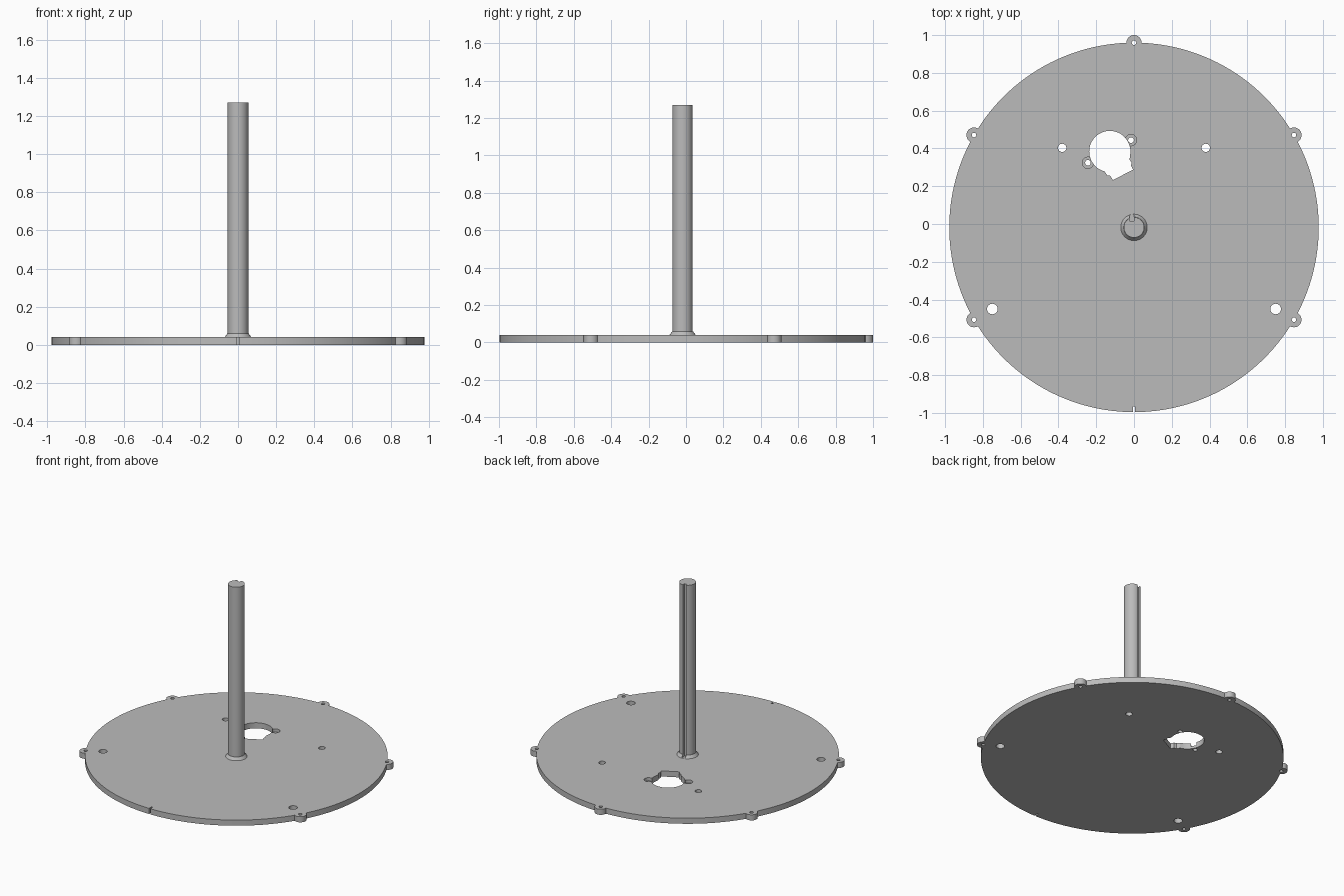
import bpy, bmesh, math
from mathutils import Vector

cube = bpy.data.objects.get("Cube")
if cube:
    bpy.data.objects.remove(cube, do_unlink=True)

CY = -0.018          # centre of the disc in y
R, T = 0.978, 0.04   # disc radius and thickness

grey = bpy.data.materials.new("light grey")
grey.use_nodes = True
grey.diffuse_color = (0.5, 0.5, 0.5, 1)
grey.node_tree.nodes["Principled BSDF"].inputs["Base Color"].default_value = (0.5, 0.5, 0.5, 1)


def prism(name, points, z0, z1, taper=1.0, centre=(0, 0)):
    """Closed prism over a 2D outline, optionally tapered toward its centre."""
    bm = bmesh.new()
    c = Vector(centre)
    low = [bm.verts.new((*(c + Vector(p)), z0)) for p in points]
    high = [bm.verts.new((*(c + Vector(p) * taper), z1)) for p in points]
    n = len(points)
    bm.faces.new(low[::-1])
    bm.faces.new(high)
    for i in range(n):
        j = (i + 1) % n
        bm.faces.new((low[i], low[j], high[j], high[i]))
    bmesh.ops.recalc_face_normals(bm, faces=bm.faces)
    mesh = bpy.data.meshes.new(name)
    bm.to_mesh(mesh)
    bm.free()
    mesh.materials.append(grey)
    obj = bpy.data.objects.new(name, mesh)
    bpy.context.collection.objects.link(obj)
    return obj


def disc(name, x, y, r, z0, z1, n=32, taper=1.0):
    ring = [(r * math.cos(math.tau * i / n), r * math.sin(math.tau * i / n)) for i in range(n)]
    return prism(name, ring, z0, z1, taper, (x, y))


def box(name, x0, x1, y0, y1, z0, z1):
    return prism(name, [(x0, y0), (x1, y0), (x1, y1), (x0, y1)], z0, z1)


def combine(target, tool, operation):
    mod = target.modifiers.new("cut", 'BOOLEAN')
    mod.operation, mod.solver, mod.object = operation, 'EXACT', tool
    bpy.context.view_layer.objects.active = target
    bpy.ops.object.modifier_apply(modifier=mod.name)
    bpy.data.objects.remove(tool, do_unlink=True)


def drill(target, x, y, r):
    combine(target, disc("drill", x, y, r, -0.1, 0.1, 24), 'DIFFERENCE')


# Base plate with five screw ears on its rim
plate = disc("base_plate", 0, CY, R, 0, T, 160)
ears = []
for degrees in (-150, -30, 30, 90, 150):
    a = math.radians(degrees)
    ears.append((R * math.cos(a), CY + R * math.sin(a)))
for x, y in ears:
    combine(plate, disc("ear", x, y, 0.04, 0, T), 'UNION')
for x, y in ears:
    drill(plate, x, y, 0.012)

# Mounting holes, mirrored across x
for side in (-1, 1):
    drill(plate, side * 0.38, 0.403, 0.022)
    drill(plate, side * 0.75, -0.45, 0.028)

# Alignment slit at the front edge
combine(plate, box("slit", -0.005, 0.005, -1.1, -0.965, -0.1, 0.1), 'DIFFERENCE')

# Motor opening: round body, stepped terminal end, two recessed screw seats
mx, my = -0.128, 0.384
for x, y in ((-0.016, 0.444), (-0.244, 0.324)):
    combine(plate, disc("screw_seat", x, y, 0.03, 0.018, 0.1, 24), 'DIFFERENCE')
    drill(plate, x, y, 0.015)
drill_round = disc("motor_body", mx, my, 0.109, -0.1, 0.1, 48)
combine(plate, drill_round, 'DIFFERENCE')
terminal = [(-0.02, 0.39), (-0.023, 0.34), (-0.012, 0.325), (-0.016, 0.31), (-0.005, 0.288),
            (-0.112, 0.232), (-0.125, 0.255), (-0.142, 0.258), (-0.155, 0.278), (-0.175, 0.288),
            (-0.19, 0.33)]
combine(plate, prism("terminal_end", terminal, -0.1, 0.1), 'DIFFERENCE')

# Central post and its tapered collar, both with a cable groove at the back
post = disc("post", 0, CY, 0.054, T, 1.27, 48)
collar = disc("post_collar", 0, CY, 0.07, T, 0.06, 48, taper=0.055 / 0.07)
for part in (post, collar):
    combine(part, box("groove", -0.024, -0.001, 0.017, 0.1, 0.041, 1.4), 'DIFFERENCE')

# Smooth round walls, crisp edges
for part in (plate, post, collar):
    bpy.ops.object.select_all(action='DESELECT')
    part.select_set(True)
    bpy.context.view_layer.objects.active = part
    bpy.ops.object.shade_smooth_by_angle(angle=math.radians(30))
